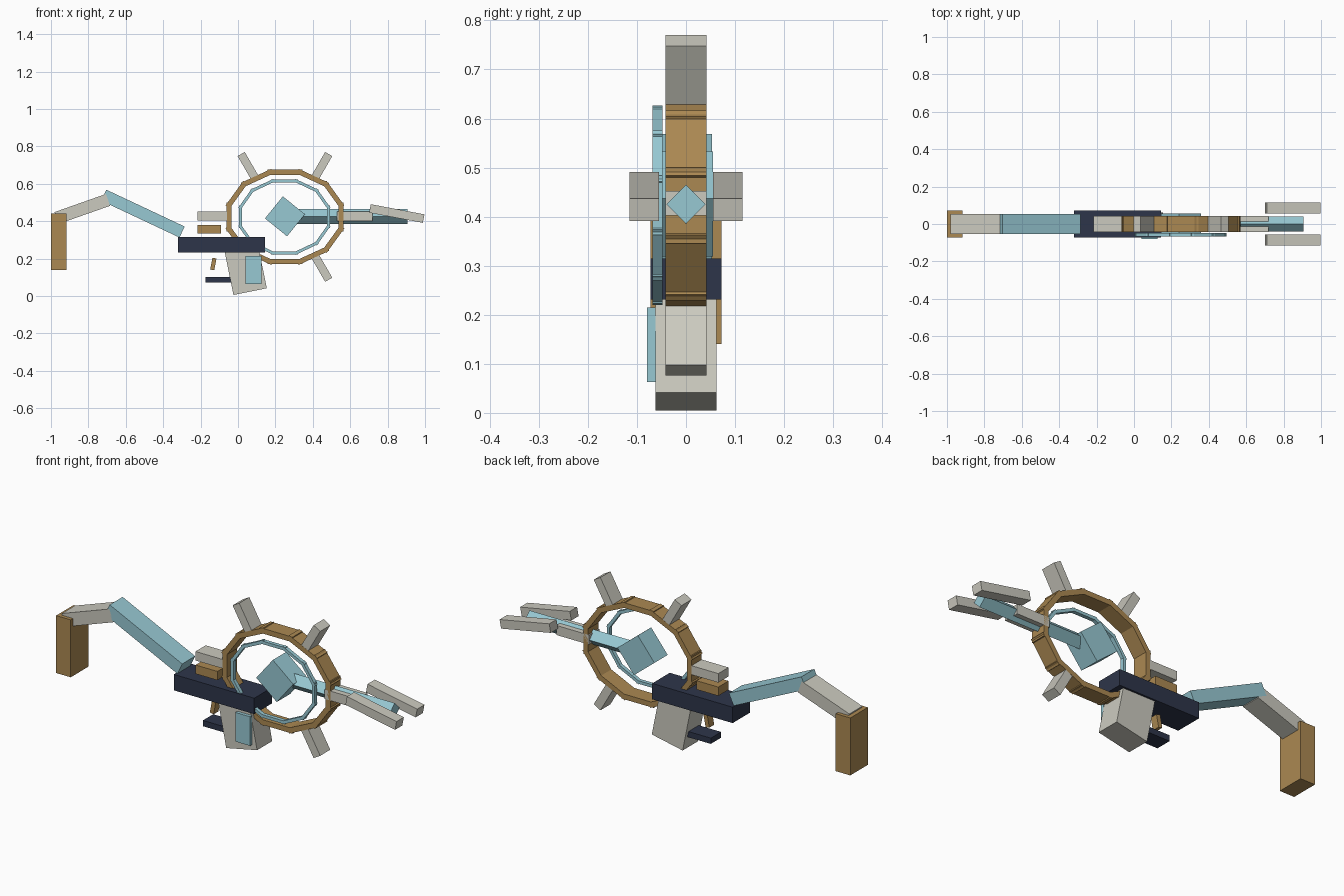
import bpy
from math import cos, sin, radians, atan2, hypot, pi

cube = bpy.data.objects.get("Cube")
if cube:
    bpy.data.objects.remove(cube, do_unlink=True)


def material(name, rgb):
    m = bpy.data.materials.new(name)
    m.use_nodes = True
    m.diffuse_color = (*rgb, 1)
    m.node_tree.nodes["Principled BSDF"].inputs["Base Color"].default_value = (*rgb, 1)
    return m


bronze = material("bronze", (0.41, 0.25, 0.085))
ivory = material("ivory", (0.60, 0.59, 0.52))
teal = material("pale_teal", (0.31, 0.58, 0.65))
navy = material("dark_navy", (0.027, 0.036, 0.068))


def box(name, mat, x, z, length, height, depth, angle=0, y=0):
    """Box centred at (x, y, z), tilted by angle degrees in the side plane."""
    bpy.ops.mesh.primitive_cube_add(size=1, location=(x, y, z))
    ob = bpy.context.object
    ob.name = name
    ob.scale = (length, depth, height)
    ob.rotation_euler.y = -radians(angle)
    ob.data.materials.append(mat)
    return ob


def beam(name, mat, a, b, height, depth, y=0, extra=0):
    """Box running from point a to point b in the side plane."""
    dx, dz = b[0] - a[0], b[1] - a[1]
    return box(name, mat, (a[0] + b[0]) / 2, (a[1] + b[1]) / 2,
               hypot(dx, dz) + extra, height, depth, atan2(dz, dx) * 180 / pi, y)


def ring(name, mat, cx, cz, rx, rz, thick, depth, y, extra, sides=12):
    """Oval ring of overlapping straight segments."""
    pts = [(cx + rx * cos((i + 0.5) * 2 * pi / sides),
            cz + rz * sin((i + 0.5) * 2 * pi / sides)) for i in range(sides)]
    for i in range(sides):
        beam(f"{name}_segment_{i + 1}", mat, pts[i - 1], pts[i], thick, depth, y, extra)


# Shoulder stock and its two arms
box("stock_pad", bronze, -0.958, 0.29, 0.084, 0.3, 0.145)
beam("stock_rear_arm", ivory, (-0.97, 0.417), (-0.695, 0.514), 0.067, 0.107)
beam("stock_front_arm", teal, (-0.718, 0.539), (-0.299, 0.342), 0.065, 0.107)

# Body, grip and trigger
box("body", navy, -0.088, 0.273, 0.465, 0.083, 0.145)
box("grip", ivory, 0.04, 0.146, 0.182, 0.25, 0.125, 11.5)
box("grip_panel", teal, 0.083, 0.139, 0.085, 0.152, 0.017, y=-0.071)
box("trigger", bronze, -0.132, 0.171, 0.022, 0.064, 0.04, -11)
box("trigger_guard", navy, -0.093, 0.087, 0.16, 0.03, 0.085)

# Floating sight blocks
box("sight_base", bronze, -0.153, 0.357, 0.126, 0.046, 0.084)
box("sight_top", ivory, -0.138, 0.427, 0.156, 0.047, 0.084)

# Rings
ring("outer_ring", bronze, 0.251, 0.423, 0.3095, 0.247, 0.027, 0.084, 0, 0.027)
ring("inner_ring", teal, 0.248, 0.423, 0.243, 0.199, 0.016, 0.02, -0.058, 0.018)

# Spokes outside the outer ring
for side, sx in (("left", 1), ("right", -1)):
    for level, sz in (("upper", 1), ("lower", -1)):
        tip = (0.251 + sx * 0.234, 0.423 + sz * 0.336)
        root = (tip[0] - sx * 0.148 * cos(pi / 3), tip[1] - sz * 0.148 * sin(pi / 3))
        beam(f"{level}_{side}_spoke", ivory, root, tip, 0.044, 0.083)

# Core, barrel and muzzle
box("core", teal, 0.251, 0.426, 0.152, 0.152, 0.11, -39)
bpy.ops.mesh.primitive_cylinder_add(vertices=4, radius=0.04, depth=0.65,
                                    location=(0.58, 0, 0.425), rotation=(0, pi / 2, 0))
barrel = bpy.context.object
barrel.name = "barrel"
barrel.data.materials.append(teal)
box("barrel_collar", ivory, 0.625, 0.427, 0.19, 0.05, 0.084)
for side, sy in (("front", -1), ("back", 1)):
    box(f"{side}_muzzle_prong", ivory, 0.849, 0.441, 0.292, 0.046, 0.06, -10.7, sy * 0.085)
